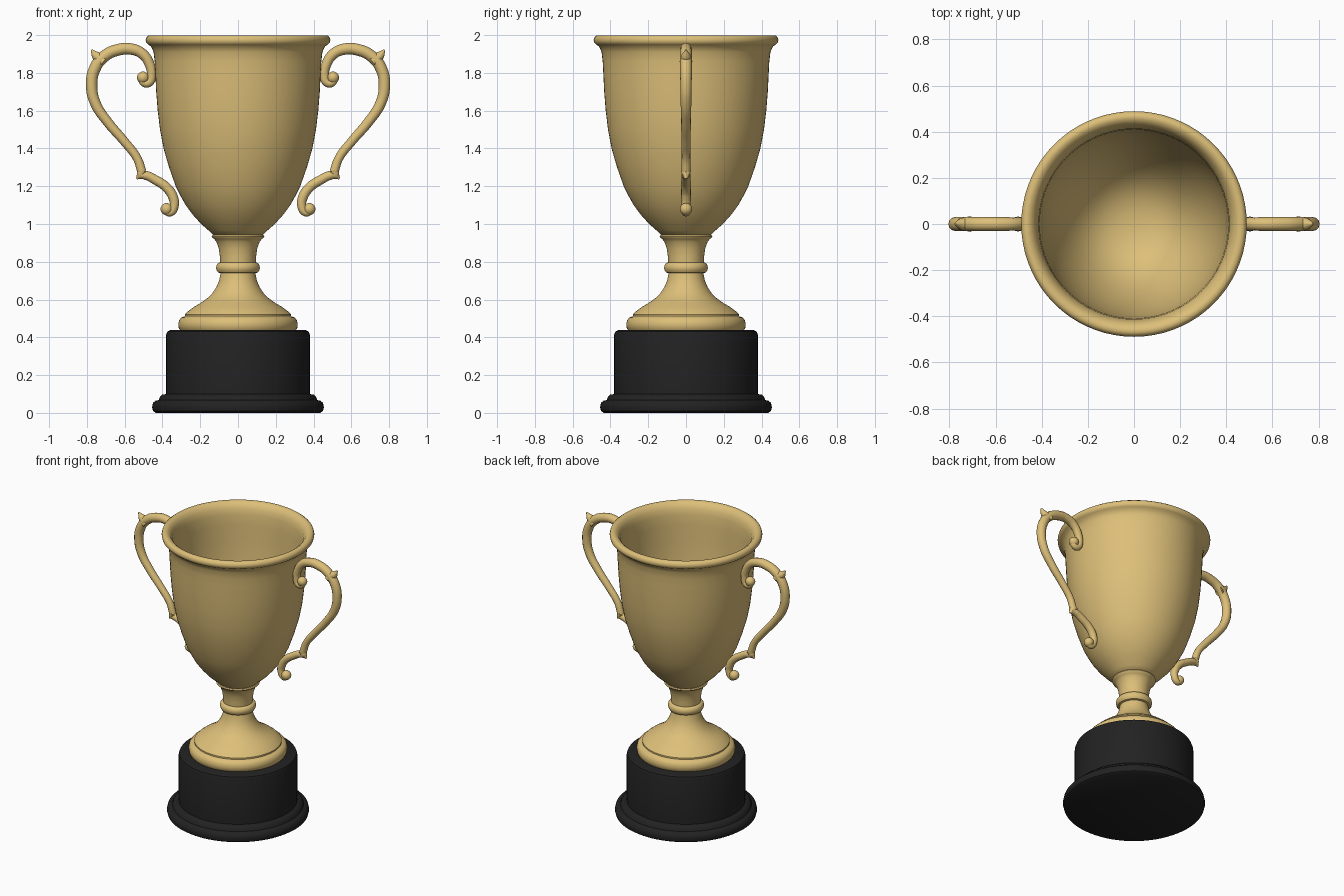
import bpy
import bmesh
import math
from mathutils import Vector

cube = bpy.data.objects.get("Cube")
if cube:
    bpy.data.objects.remove(cube, do_unlink=True)


def material(name, rgb, rough):
    mat = bpy.data.materials.new(name)
    mat.use_nodes = True
    mat.diffuse_color = (*rgb, 1)
    bsdf = mat.node_tree.nodes["Principled BSDF"]
    bsdf.inputs["Base Color"].default_value = (*rgb, 1)
    bsdf.inputs["Roughness"].default_value = rough
    return mat


gold = material("warm gold", (0.72, 0.52, 0.19), 0.4)
black = material("plinth black", (0.016, 0.016, 0.016), 0.5)


def add_object(name, mesh, mat, angle):
    mesh.materials.clear()
    mesh.materials.append(mat)
    obj = bpy.data.objects.new(name, mesh)
    bpy.context.collection.objects.link(obj)
    bpy.ops.object.select_all(action="DESELECT")
    obj.select_set(True)
    bpy.context.view_layer.objects.active = obj
    bpy.ops.object.shade_smooth_by_angle(angle=math.radians(angle))
    return obj


def lathe(name, profile, mat, angle=40):
    """Spin a (radius, height) profile around the z axis."""
    bm = bmesh.new()
    verts = [bm.verts.new((r, 0, z)) for r, z in profile]
    edges = [bm.edges.new(pair) for pair in zip(verts, verts[1:])]
    bmesh.ops.spin(bm, geom=verts + edges, cent=(0, 0, 0), axis=(0, 0, 1),
                   angle=math.tau, steps=72)
    bmesh.ops.remove_doubles(bm, verts=bm.verts, dist=0.0005)
    bmesh.ops.recalc_face_normals(bm, faces=bm.faces)
    mesh = bpy.data.meshes.new(name)
    bm.to_mesh(mesh)
    bm.free()
    return add_object(name, mesh, mat, angle)


def tube(name, path, side):
    """Sweep a round bar along (x, z, radius) points in the xz plane."""
    curve = bpy.data.curves.new(name + "_path", "CURVE")
    curve.dimensions = "3D"
    curve.bevel_depth = 1
    curve.bevel_resolution = 4
    curve.resolution_u = 8
    curve.use_fill_caps = True
    spline = curve.splines.new("BEZIER")
    spline.bezier_points.add(len(path) - 1)
    for point, (x, z, radius) in zip(spline.bezier_points, path):
        point.co = Vector((side * x, 0, z))
        point.radius = radius
        point.handle_left_type = point.handle_right_type = "AUTO"
    helper = bpy.data.objects.new(name + "_helper", curve)
    bpy.context.collection.objects.link(helper)
    bpy.context.view_layer.update()
    graph = bpy.context.evaluated_depsgraph_get()
    mesh = bpy.data.meshes.new_from_object(helper.evaluated_get(graph))
    bpy.data.objects.remove(helper, do_unlink=True)
    return add_object(name, mesh, gold, 60)


def ball(name, x, z, radius):
    bm = bmesh.new()
    bmesh.ops.create_uvsphere(bm, u_segments=20, v_segments=12, radius=radius)
    bmesh.ops.translate(bm, verts=bm.verts, vec=(x, 0, z))
    mesh = bpy.data.meshes.new(name)
    bm.to_mesh(mesh)
    bm.free()
    return add_object(name, mesh, gold, 60)


# Plinth with a stepped, rounded foot
lathe("plinth", [
    (0, 0), (0.435, 0), (0.45, 0.01), (0.455, 0.03), (0.45, 0.053), (0.437, 0.064),
    (0.42, 0.068), (0.413, 0.085), (0.403, 0.096), (0.38, 0.1),
    (0.38, 0.415), (0.374, 0.431), (0.36, 0.438), (0, 0.438)], black)

# Flared foot, stem and collar
lathe("stem", [
    (0, 0.436), (0.305, 0.436), (0.314, 0.45), (0.316, 0.47), (0.312, 0.49),
    (0.3, 0.505), (0.28, 0.512), (0.28, 0.522), (0.265, 0.537), (0.235, 0.56),
    (0.2, 0.58), (0.165, 0.605), (0.138, 0.63), (0.115, 0.665), (0.1, 0.7),
    (0.092, 0.74), (0.105, 0.743), (0.113, 0.755), (0.116, 0.769),
    (0.113, 0.783), (0.105, 0.794), (0.094, 0.797), (0.096, 0.83),
    (0.102, 0.87), (0.114, 0.905), (0.125, 0.92), (0.137, 0.928),
    (0.14, 0.935), (0.135, 0.942), (0, 0.942)], gold)

# Hollow cup with rolled lip
lathe("cup", [
    (0, 0.935), (0.125, 0.937), (0.155, 0.965), (0.195, 1.0), (0.24, 1.05),
    (0.277, 1.1), (0.305, 1.15), (0.33, 1.2), (0.365, 1.3), (0.394, 1.4),
    (0.413, 1.5), (0.425, 1.6), (0.433, 1.7), (0.438, 1.8), (0.441, 1.86),
    (0.447, 1.91), (0.46, 1.94), (0.476, 1.95), (0.486, 1.96), (0.489, 1.975),
    (0.484, 1.99), (0.472, 1.999), (0.455, 1.998), (0.437, 1.985),
    (0.422, 1.96), (0.413, 1.92), (0.409, 1.85), (0.406, 1.75),
    (0.399, 1.6), (0.387, 1.5), (0.368, 1.4), (0.34, 1.3), (0.3, 1.2),
    (0.25, 1.11), (0.19, 1.04), (0.12, 0.995), (0.05, 0.98), (0, 0.978)], gold, 60)

# Scrolled handles: (x, z, bar radius) along each bar
upper_bar = [
    (0.51, 1.775, 0.022), (0.495, 1.747, 0.022), (0.47, 1.75, 0.023),
    (0.458, 1.785, 0.024), (0.468, 1.845, 0.026), (0.505, 1.9, 0.028),
    (0.565, 1.926, 0.03), (0.635, 1.922, 0.031), (0.705, 1.89, 0.031),
    (0.757, 1.825, 0.031), (0.775, 1.73, 0.03), (0.753, 1.635, 0.028),
    (0.69, 1.54, 0.026), (0.6, 1.435, 0.024), (0.535, 1.35, 0.023),
    (0.508, 1.275, 0.024)]
lower_bar = [
    (0.525, 1.258, 0.018), (0.49, 1.258, 0.024), (0.435, 1.232, 0.025),
    (0.38, 1.195, 0.026), (0.345, 1.145, 0.026), (0.338, 1.095, 0.024),
    (0.358, 1.062, 0.022), (0.382, 1.068, 0.021)]
upper_thorn = [(0.71, 1.86, 0.034), (0.75, 1.89, 0.025), (0.776, 1.922, 0.005)]
lower_thorn = [(0.505, 1.285, 0.026), (0.518, 1.26, 0.021), (0.536, 1.239, 0.005)]

for side, label in ((1, "left"), (-1, "right")):
    tube(label + "_handle_upper", upper_bar, side)
    tube(label + "_handle_lower", lower_bar, side)
    tube(label + "_upper_thorn", upper_thorn, side)
    tube(label + "_lower_thorn", lower_thorn, side)
    ball(label + "_upper_scroll", side * 0.503, 1.775, 0.032)
    ball(label + "_lower_scroll", side * 0.378, 1.079, 0.032)
